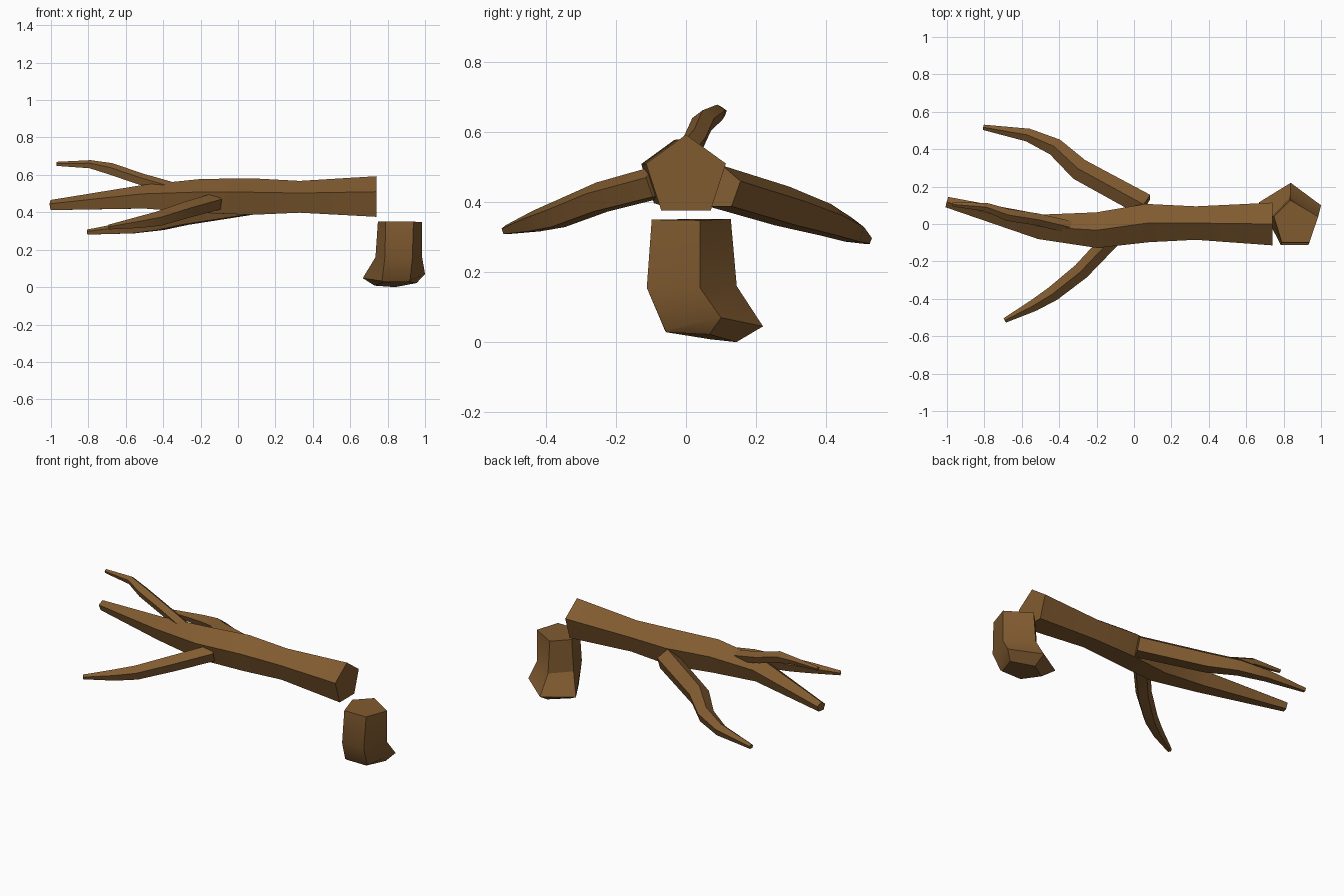
import bpy, math
from mathutils import Vector

if "Cube" in bpy.data.objects:
    bpy.data.objects.remove(bpy.data.objects["Cube"])

bark = bpy.data.materials.new("brown bark")
bark.diffuse_color = (0.22, 0.105, 0.03, 1)
bark.use_nodes = True
bark.node_tree.nodes["Principled BSDF"].inputs["Base Color"].default_value = bark.diffuse_color


def loft(name, rings):
    """Skin a list of equal-sized rings and cap both ends."""
    n = len(rings[0])
    verts = [v for r in rings for v in r]
    faces = [list(range(n))[::-1], [len(verts) - n + i for i in range(n)]]
    for k in range(len(rings) - 1):
        for i in range(n):
            j = (i + 1) % n
            faces.append([k * n + i, k * n + j, (k + 1) * n + j, (k + 1) * n + i])
    mesh = bpy.data.meshes.new(name)
    mesh.from_pydata(verts, [], faces)
    mesh.materials.append(bark)
    ob = bpy.data.objects.new(name, mesh)
    bpy.context.collection.objects.link(ob)
    bpy.ops.object.select_all(action='DESELECT')
    ob.select_set(True)
    bpy.context.view_layer.objects.active = ob
    bpy.ops.object.mode_set(mode='EDIT')
    bpy.ops.mesh.select_all(action='SELECT')
    bpy.ops.mesh.normals_make_consistent(inside=False)
    bpy.ops.object.mode_set(mode='OBJECT')
    bpy.ops.object.shade_smooth_by_angle(angle=math.radians(30))
    return ob


def limb(name, path, flat_start=False):
    """Five-sided tapering tube along (x, y, z, radius) points."""
    pts = [Vector(p[:3]) for p in path]
    rings = []
    for k, p in enumerate(pts):
        t = (pts[min(k + 1, len(pts) - 1)] - pts[max(k - 1, 0)]).normalized()
        if flat_start and k == 0:
            t = Vector((-1, 0, 0))
        side = t.cross(Vector((0, 0, 1))).normalized()
        up = side.cross(t)
        rings.append([p + path[k][3] * (math.sin(a) * side + math.cos(a) * up)
                      for a in (math.tau * i / 5 for i in range(5))])
    return loft(name, rings)


# Fallen trunk, from the cut end to the thin tip
limb("trunk", [(.74, 0, .473, .12), (.33, .005, .474, .094), (.07, .005, .474, .108),
               (-.2, -.033, .478, .1), (-.5, -.015, .477, .07), (-1, .117, .436, .03)], True)

# Side and top branches
limb("back_branch", [(.06, .1, .44, .065), (-.29, .29, .383, .062), (-.42, .41, .345, .05),
                     (-.565, .475, .317, .037), (-.805, .517, .293, .015)])
limb("front_branch", [(-.12, -.08, .455, .05), (-.28, -.25, .41, .047), (-.43, -.37, .362, .042),
                      (-.535, -.435, .343, .033), (-.69, -.515, .32, .014)])
limb("top_branch", [(-.33, -.02, .52, .035), (-.52, .025, .575, .034), (-.68, .05, .63, .034),
                    (-.79, .09, .655, .024), (-.97, .105, .658, .012)])

# Stump with flared, tilted foot
loft("stump", [
    [(.835, .128, .352), (.985, .04, .348), (.938, -.098, .35), (.79, -.098, .35), (.748, .04, .352)],
    [(.835, .145, .16), (.985, .04, .155), (.932, -.112, .155), (.785, -.112, .155), (.735, .04, .16)],
    [(.838, .22, .045), (1, .1, .07), (.92, -.06, .035), (.77, -.06, .033), (.667, .115, .048)],
    [(.84, .144, 0), (.955, .067, .022), (.91, -.055, .028), (.78, -.055, .028), (.73, .07, .008)],
])
